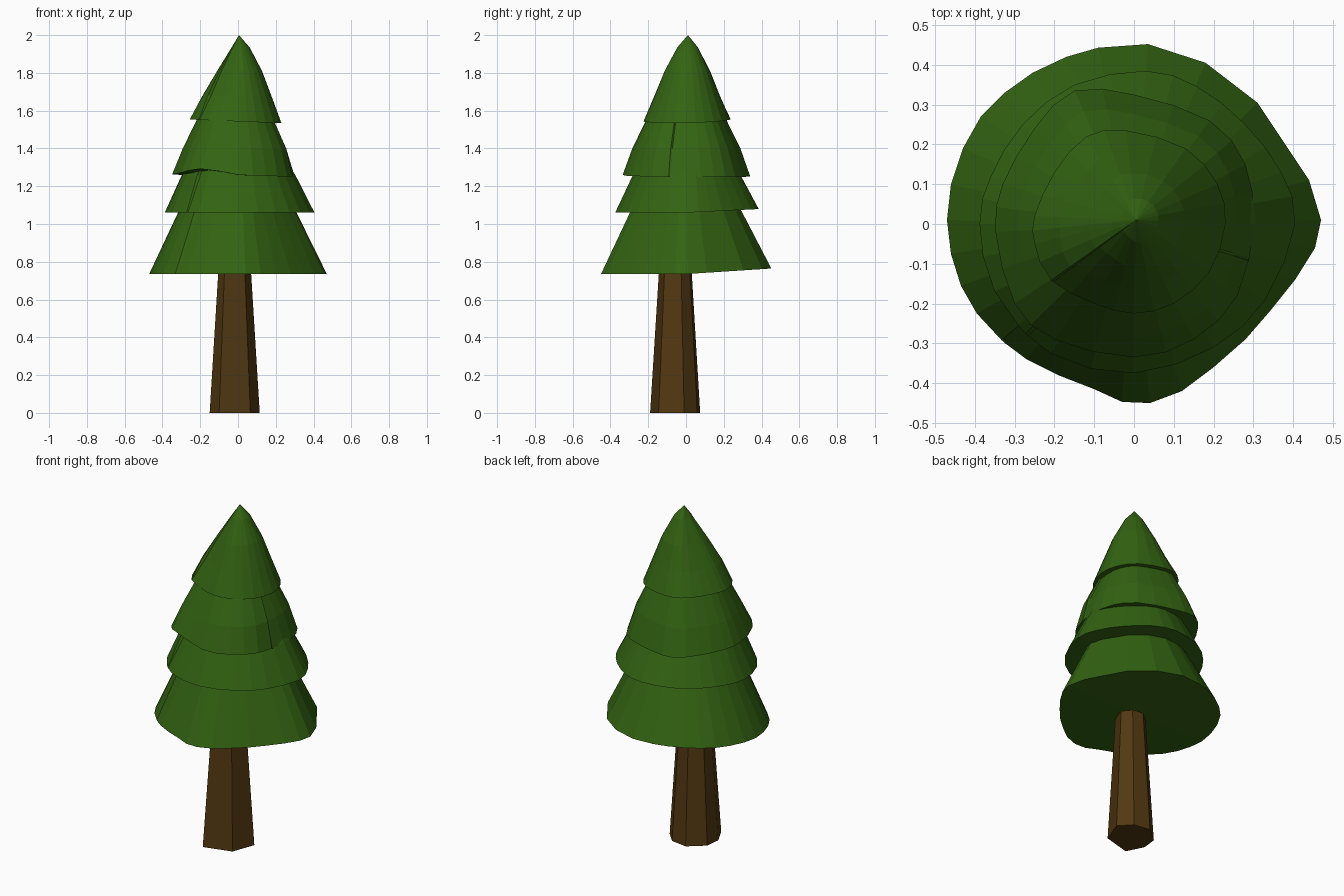
import bpy, math

if "Cube" in bpy.data.objects:
    bpy.data.objects.remove(bpy.data.objects["Cube"])


def material(name, rgb):
    m = bpy.data.materials.new(name)
    m.diffuse_color = (*rgb, 1)
    m.use_nodes = True
    m.node_tree.nodes["Principled BSDF"].inputs["Base Color"].default_value = m.diffuse_color
    return m


GREEN = material("pine green", (0.033, 0.125, 0.006))
BROWN = material("bark brown", (0.085, 0.040, 0.006))


def add_mesh(name, verts, faces, mat):
    me = bpy.data.meshes.new(name)
    me.from_pydata(verts, [], faces)
    me.materials.append(mat)
    ob = bpy.data.objects.new(name, me)
    bpy.context.collection.objects.link(ob)
    return ob


def loft(name, rings, mat, apex):
    """Join stacked rings, with fans closing the bottom and the top."""
    n = len(rings[0])
    verts = [v for r in rings for v in r]
    faces = [(k * n + i, k * n + (i + 1) % n, (k + 1) * n + (i + 1) % n, (k + 1) * n + i)
             for k in range(len(rings) - 1) for i in range(n)]
    last = (len(rings) - 1) * n
    foot = (0, 0, sum(v[2] for v in rings[0]) / n)
    verts += [foot, apex]
    for i in range(n):
        j = (i + 1) % n
        faces.append((len(verts) - 2, j, i))
        faces.append((len(verts) - 1, last + i, last + j))
    return add_mesh(name, verts, faces, mat)


def subdivide(pts):
    """Insert a smooth midpoint between neighbouring outline points."""
    out, n = [], len(pts)
    for i in range(n):
        a, b, c, d = (pts[(i + k) % n] for k in (-1, 0, 1, 2))
        out += [b, tuple((9 * (b[k] + c[k]) - a[k] - d[k]) / 16 for k in (0, 1))]
    return out


TAU = 2 * math.pi


def polar(pts):
    return sorted((math.atan2(y, x) % TAU, math.hypot(x, y)) for x, y in pts)


def radius_at(outline, a):
    ext = [(outline[-1][0] - TAU, outline[-1][1])] + outline + [(outline[0][0] + TAU, outline[0][1])]
    for (a0, r0), (a1, r1) in zip(ext, ext[1:]):
        if a0 <= a <= a1:
            return r0 + (r1 - r0) * (a - a0) / max(a1 - a0, 1e-6)
    return outline[0][1]


def tier(name, pts, profile, apex, seam, step, tilt=(0, 0), wave=0):
    """Irregular cone skirt; each profile row is (scale, height, bulge).
    A fold runs up the skirt at the seam angle."""
    outline = polar(pts)
    s = math.radians(seam) % TAU
    angles = [a for a, _ in outline if abs(a - s) > 0.04]
    angles = sorted(angles + [s - 0.012, s + 0.012])
    rings = []
    for k, (scale, z, bulge) in enumerate(profile):
        ring = []
        for a in angles:
            r = radius_at(outline, a)
            t = ((a - s) % TAU) / TAU
            f = scale + bulge * min(1, 0.9 + 0.9 * math.cos(a))
            if k:
                f *= 1 + step * max(0, 1 - (1 - t) * 5)
            x, y = r * f * math.cos(a), r * f * math.sin(a)
            lift = 0
            if k == 0:
                lift = tilt[0] * x + tilt[1] * max(y, 0)
                lift += wave * math.exp(-((math.degrees(a) - 238) / 22) ** 2)
            # lean towards the apex
            lean = 1 - scale
            ring.append((x + apex[0] * lean, y + apex[1] * lean, z + lift))
        rings.append(ring)
    return loft(name, rings, GREEN, apex)


# Trunk: tapered and slightly off centre
base = [(-0.10, -0.19), (0.065, -0.145), (0.115, -0.01), (0.05, 0.06),
        (-0.05, 0.075), (-0.14, 0.0), (-0.15, -0.09)]
cx, cy = -0.018, -0.055
trunk_rings = [[(cx + (x - cx) * s, cy + (y - cy) * s, z) for x, y in base]
               for s, z in ((1, 0), (0.66, 0.735), (0.63, 0.8))]
loft("trunk", trunk_rings, BROWN, (cx, cy, 0.8))

# Lowest skirt
rim_1 = [(0.47, 0.01), (0.44, 0.11), (0.31, 0.305), (0.18, 0.405), (0.035, 0.452),
         (-0.09, 0.443), (-0.17, 0.42), (-0.255, 0.38), (-0.325, 0.33), (-0.385, 0.27),
         (-0.43, 0.19), (-0.46, 0.10), (-0.47, 0.01), (-0.46, -0.075), (-0.435, -0.155),
         (-0.395, -0.225), (-0.34, -0.285), (-0.27, -0.34), (-0.19, -0.38), (-0.10, -0.415),
         (-0.03, -0.447), (0.04, -0.45), (0.12, -0.42), (0.20, -0.36), (0.28, -0.29),
         (0.345, -0.215), (0.405, -0.14), (0.455, -0.06)]
tier("bottom_foliage", rim_1, [(1, 0.735, 0), (0.66, 1.06, 0), (0.45, 1.22, 0)],
     (0, 0, 1.24), 222, 0.06, tilt=(0, 0.065))

# Second skirt
rim_2 = [(0.405, 0), (0.37, 0.13), (0.28, 0.25), (0.16, 0.345), (0.03, 0.385), (-0.15, 0.35),
         (-0.28, 0.25), (-0.36, 0.12), (-0.388, 0), (-0.35, -0.17), (-0.21, -0.325),
         (0, -0.375), (0.2, -0.31), (0.33, -0.19)]
tier("lower_middle_foliage", subdivide(rim_2),
     [(1, 1.06, 0), (0.755, 1.255, 0), (0.5, 1.42, 0)],
     (0, 0, 1.44), 226, 0.06, tilt=(0, 0.05))

# Third skirt, with a wavy hem
rim_3 = [(0.3, 0), (0.28, 0.15), (0.19, 0.26), (0, 0.325), (-0.15, 0.335), (-0.25, 0.24),
         (-0.33, 0.1), (-0.348, -0.02), (-0.3, -0.2), (-0.2, -0.29), (0, -0.335),
         (0.15, -0.29), (0.26, -0.18)]
tier("upper_middle_foliage", subdivide(rim_3),
     [(1, 1.257, 0), (0.84, 1.4, 0.01), (0.63, 1.55, 0), (0.4, 1.7, 0)],
     (0, 0, 1.72), 343, 0.04, tilt=(-0.02, -0.02), wave=0.032)

# Pointed top
rim_4 = [(0.23, 0), (0.21, 0.1), (0.13, 0.19), (-0.02, 0.235), (-0.12, 0.22), (-0.2, 0.13),
         (-0.25, 0.02), (-0.25, -0.05), (-0.21, -0.14), (-0.1, -0.2), (0, -0.225),
         (0.1, -0.2), (0.19, -0.12)]
tier("top_foliage", subdivide(rim_4),
     [(1, 1.543, 0), (0.7, 1.68, 0.06), (0.42, 1.81, 0.12), (0.14, 1.935, 0.11)],
     (0.005, 0.01, 2.0), 215, 0.10, tilt=(-0.04, 0.04))
